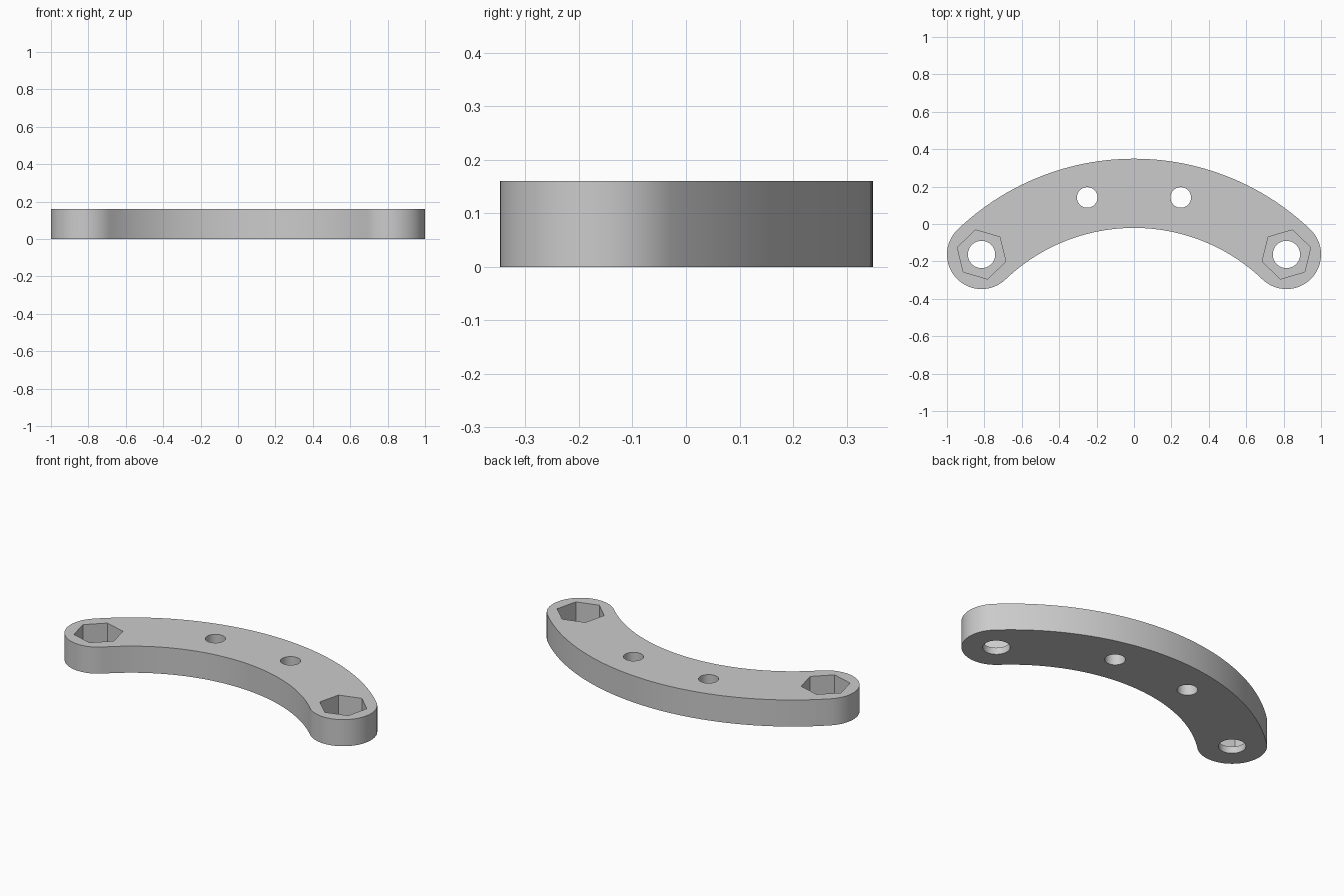
import bpy
import bmesh
from math import atan2, cos, hypot, pi, sin, radians

if "Cube" in bpy.data.objects:
    bpy.data.objects.remove(bpy.data.objects["Cube"], do_unlink=True)

THICK = 0.16          # plate thickness
FLOOR = 0.04          # material left under each nut pocket
HALF = 0.185          # half width of the curved band
END = (0.815, -0.163)   # bolt centre at the +x end
ARC_Y = -1.015        # centre of the band's arc
ARC_R = hypot(END[0], END[1] - ARC_Y)
ARC_A = atan2(END[1] - ARC_Y, END[0])

grey = bpy.data.materials.new("plain grey")
grey.use_nodes = True
grey.diffuse_color = (0.6, 0.6, 0.6, 1)
grey.node_tree.nodes["Principled BSDF"].inputs["Base Color"].default_value = (0.6, 0.6, 0.6, 1)


def arc(cx, cy, r, a0, a1, n):
    """Points along an arc, without the last one."""
    return [(cx + r * cos(a0 + (a1 - a0) * i / n),
             cy + r * sin(a0 + (a1 - a0) * i / n)) for i in range(n)]


def prism(name, points, z0, z1):
    """Closed outline extruded from z0 to z1."""
    bm = bmesh.new()
    face = bm.faces.new([bm.verts.new((x, y, z0)) for x, y in points])
    top = bmesh.ops.extrude_face_region(bm, geom=[face])["geom"]
    bmesh.ops.translate(bm, vec=(0, 0, z1 - z0),
                        verts=[v for v in top if isinstance(v, bmesh.types.BMVert)])
    bmesh.ops.recalc_face_normals(bm, faces=bm.faces)
    mesh = bpy.data.meshes.new(name)
    bm.to_mesh(mesh)
    bm.free()
    mesh.materials.append(grey)
    obj = bpy.data.objects.new(name, mesh)
    bpy.context.collection.objects.link(obj)
    return obj


# Curved band with rounded ends
outline = (arc(0, ARC_Y, ARC_R + HALF, ARC_A, pi - ARC_A, 64)
           + arc(-END[0], END[1], HALF, pi - ARC_A, 2 * pi - ARC_A, 32)
           + arc(0, ARC_Y, ARC_R - HALF, pi - ARC_A, ARC_A, 64)
           + arc(END[0], END[1], HALF, ARC_A - pi, ARC_A, 32))
bracket = prism("curved_bracket", outline, 0, THICK)

# Cutters: small holes, bolt holes and hexagonal nut pockets on both sides
cutters = []
for side in (-1, 1):
    x, y = side * END[0], END[1]
    turn = side * (ARC_A - pi / 2)
    cutters += [
        prism("small_hole_cutter", arc(side * 0.25, 0.142, 0.055, 0, 2 * pi, 48), -0.1, 0.3),
        prism("bolt_hole_cutter", arc(x, y, 0.073, 0, 2 * pi, 48), -0.1, 0.1),
        prism("nut_pocket_cutter", arc(x, y, 0.135, turn, turn + 2 * pi, 6), FLOOR, 0.3),
    ]

bpy.ops.object.select_all(action="DESELECT")
bpy.context.view_layer.objects.active = bracket
bracket.select_set(True)
for cutter in cutters:
    cutter.hide_render = True
    mod = bracket.modifiers.new("cut", "BOOLEAN")
    mod.operation = "DIFFERENCE"
    mod.solver = "EXACT"
    mod.object = cutter
    bpy.ops.object.modifier_apply(modifier=mod.name)
    bpy.data.objects.remove(cutter, do_unlink=True)

bpy.ops.object.shade_smooth_by_angle(angle=radians(30))
